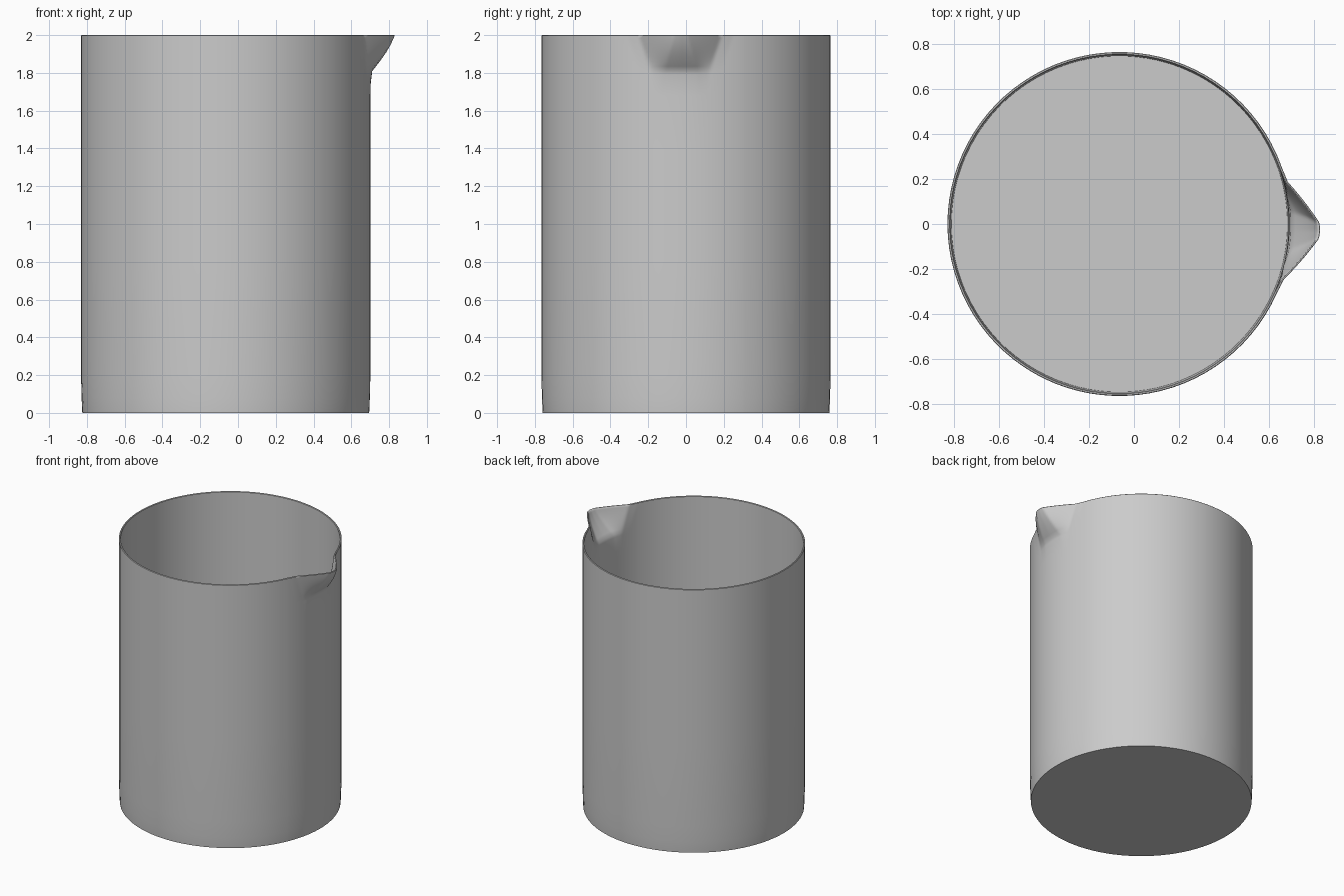
import bpy, bmesh, math

if "Cube" in bpy.data.objects:
    bpy.data.objects.remove(bpy.data.objects["Cube"])

CX, R, WALL, LIP_Y = -0.065, 0.766, 0.012, -0.03

grey = bpy.data.materials.new("beaker grey")
grey.diffuse_color = (0.6, 0.6, 0.6, 1)
grey.use_nodes = True
grey.node_tree.nodes["Principled BSDF"].inputs["Base Color"].default_value = grey.diffuse_color


def interp(pts, v):
    """Piecewise-linear lookup."""
    if v <= pts[0][0]:
        return pts[0][1]
    for (a, p), (b, q) in zip(pts, pts[1:]):
        if v <= b:
            return p + (q - p) * (v - a) / (b - a)
    return pts[-1][1]


BODY = [(0, -0.007), (0.01, -0.006), (0.08, -0.003), (0.2, 0)]
REACH = [(1.68, 0), (1.75, 0.002), (1.81, 0.01), (1.86, 0.05),
         (1.91, 0.085), (1.95, 0.108), (1.985, 0.124), (2.0, 0.13)]


def point(ang, z, inset):
    """Point on the wall, pushed out along +x where the spout is."""
    r = R + interp(BODY, z) - inset
    x, y = CX + r * math.cos(ang), r * math.sin(ang)
    if x > 0:
        d = abs(y - LIP_Y)
        t = max(0.0, (z - 1.8) / 0.2)
        flat = 0.09 - 0.055 * t
        wide = 0.15 + 0.07 * t
        w = interp([(0, 1), (flat, 0.97), (wide, 0.05), (wide + 0.06, 0)], d)
        x += interp(REACH, z) * w
    return x, y, z


# Angles are finer around the spout
angles = [math.radians(a) for a in
          [i * 0.75 for i in range(-32, 33)] + list(range(28, 336, 4))]
n = len(angles)

outer_z = [0.0, 0.01, 0.08, 0.2, 0.8, 1.4, 1.68, 1.75, 1.79, 1.81, 1.835,
           1.86, 1.885, 1.91, 1.93, 1.95, 1.97, 1.985, 1.997]
inner_z = [1.997] + outer_z[-2:2:-1] + [0.08, 0.02]
rings = [(z, 0.0) for z in outer_z]
rings += [(2.0, 0.003), (2.0, WALL - 0.003)]          # rounded rim
rings += [(z, WALL) for z in inner_z]

# Beaker: outer wall, rim, inner wall, both floors
bm = bmesh.new()
loops = [[bm.verts.new(point(a, z, i)) for a in angles] for z, i in rings]
for lo, hi in zip(loops, loops[1:]):
    for k in range(n):
        j = (k + 1) % n
        bm.faces.new((lo[k], lo[j], hi[j], hi[k]))
bm.faces.new(loops[0][::-1])
bm.faces.new(loops[-1])
bmesh.ops.recalc_face_normals(bm, faces=bm.faces)

mesh = bpy.data.meshes.new("beaker")
bm.to_mesh(mesh)
bm.free()
mesh.materials.append(grey)
beaker = bpy.data.objects.new("beaker", mesh)
bpy.context.collection.objects.link(beaker)
bpy.context.view_layer.objects.active = beaker
beaker.select_set(True)
bpy.ops.object.shade_smooth_by_angle(angle=math.radians(40))
